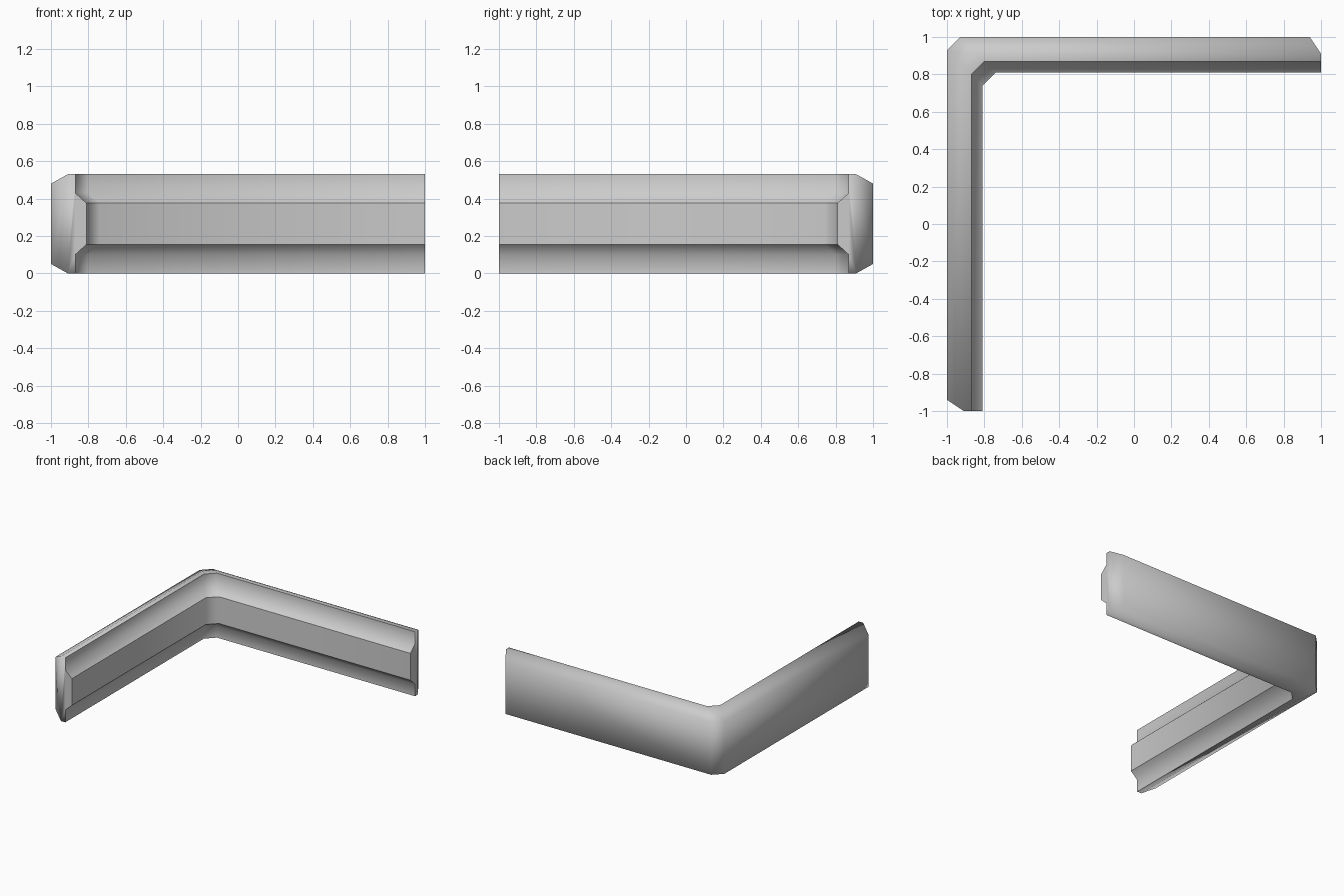
import bpy, bmesh

if "Cube" in bpy.data.objects:
    bpy.data.objects.remove(bpy.data.objects["Cube"])

# Cross-section of the trim: (depth inward from the outer wall, height)
PROFILE = [(0, .05), (0, .48), (.09, .53), (.13, .53), (.13, .43),
           (.19, .375), (.19, .155), (.13, .10), (.13, 0), (.09, 0)]
CREASES = {3, 5, 6, 8}      # profile corners that stay crisp
CORNER = .07                # corner chamfer leg
END = .06                   # chamfer of the outer wall at the free ends


def stations(d):
    """Plan positions along the L for a point at depth d."""
    e = END if d == 0 else 0
    return [(-1 + d, -1 + e), (-1 + d, 1 - CORNER - d),
            (-1 + CORNER + d, 1 - d), (1 - e, 1 - d)]


bm = bmesh.new()
rings = [[bm.verts.new((*stations(d)[s], z)) for d, z in PROFILE]
         for s in range(4)]
n = len(PROFILE)

# Swept sides of both arms and the chamfered corner
for a, b in zip(rings, rings[1:]):
    for i in range(n):
        j = (i + 1) % n
        bm.faces.new((a[i], a[j], b[j], b[i]))

# Free ends: sloped outer chamfer plus flat cap
for r in (rings[0], rings[-1]):
    bm.faces.new((r[0], r[1], r[2], r[9]))
    bm.faces.new(r[2:])

bmesh.ops.recalc_face_normals(bm, faces=bm.faces)
for f in bm.faces:
    f.smooth = True

# Crisp rail and inner edges, crisp cap outlines
for a, b in zip(rings, rings[1:]):
    for i in CREASES:
        bm.edges.get((a[i], b[i])).smooth = False
for r in (rings[0], rings[-1]):
    for i in range(3, 8):
        bm.edges.get((r[i], r[i + 1])).smooth = False

mesh = bpy.data.meshes.new("corner_trim")
bm.to_mesh(mesh)
bm.free()
obj = bpy.data.objects.new("corner_trim", mesh)
bpy.context.collection.objects.link(obj)
